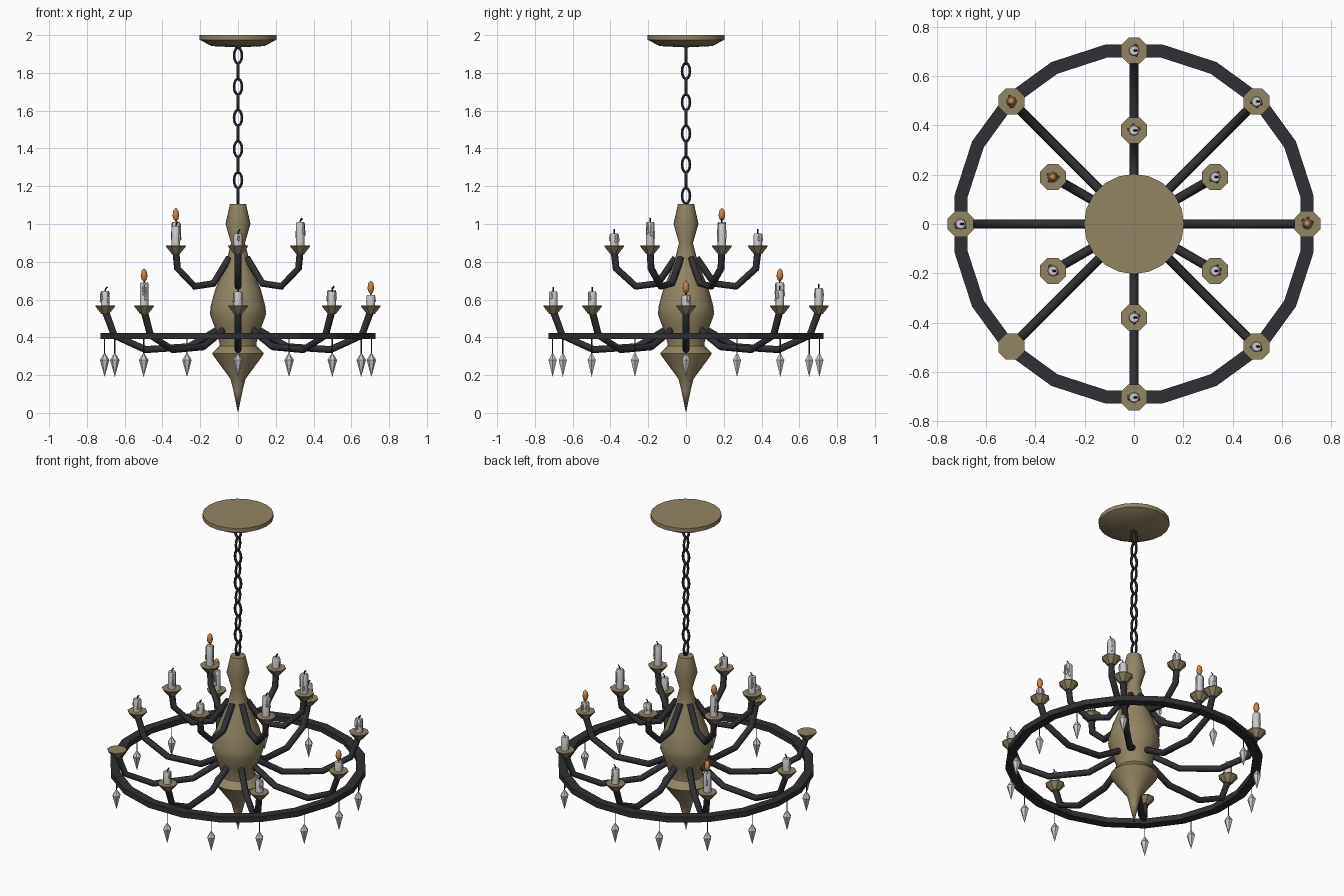
import bpy, bmesh, math, random
from mathutils import Vector, Matrix

if "Cube" in bpy.data.objects:
    bpy.data.objects.remove(bpy.data.objects["Cube"])

random.seed(4)


def material(name, rgb):
    m = bpy.data.materials.new(name)
    m.diffuse_color = (*rgb, 1)
    m.use_nodes = True
    m.node_tree.nodes["Principled BSDF"].inputs["Base Color"].default_value = m.diffuse_color
    return m


BRONZE = material("bronze", (0.29, 0.23, 0.13))
IRON = material("dark_iron", (0.03, 0.03, 0.035))
WICK = material("burnt_wick", (0.02, 0.02, 0.02))
FLAME = material("flame_orange", (0.60, 0.24, 0.07))


def finish(obj, mat, smooth):
    if mat:
        obj.data.materials.append(mat)
    if smooth:
        bpy.ops.object.select_all(action='DESELECT')
        obj.select_set(True)
        bpy.context.view_layer.objects.active = obj
        bpy.ops.object.shade_smooth_by_angle(angle=math.radians(smooth))
    return obj


def lathe(name, profile, sides, mat=None, at=(0, 0, 0), turn=0.0, smooth=0):
    """Revolve (radius, z) points about z; r = 0 becomes a pole, open ends are capped."""
    bm = bmesh.new()
    rings = []
    for r, z in profile:
        n = sides if r > 0 else 1
        rings.append([bm.verts.new((r * math.cos(turn + math.tau * i / sides),
                                    r * math.sin(turn + math.tau * i / sides), z))
                      for i in range(n)])
    for a, b in zip(rings, rings[1:]):
        for i in range(sides):
            j = (i + 1) % sides
            quad = [a[i % len(a)], a[j % len(a)], b[j % len(b)], b[i % len(b)]]
            bm.faces.new(list(dict.fromkeys(quad)))
    for ring in (rings[0], rings[-1]):
        if len(ring) > 1:
            bm.faces.new(ring)
    bmesh.ops.recalc_face_normals(bm, faces=bm.faces)
    me = bpy.data.meshes.new(name)
    bm.to_mesh(me)
    bm.free()
    obj = bpy.data.objects.new(name, me)
    obj.location = at
    bpy.context.collection.objects.link(obj)
    return finish(obj, mat, smooth)


def tube(name, points, radius, mat, cyclic=False, res=2):
    """Round bar along a polyline."""
    cu = bpy.data.curves.new(name, 'CURVE')
    cu.dimensions = '3D'
    cu.bevel_depth = radius
    cu.bevel_resolution = res
    cu.use_fill_caps = True
    sp = cu.splines.new('POLY')
    sp.points.add(len(points) - 1)
    for p, co in zip(sp.points, points):
        p.co = (*co, 1)
    sp.use_cyclic_u = cyclic
    obj = bpy.data.objects.new(name, cu)
    bpy.context.collection.objects.link(obj)
    bpy.ops.object.select_all(action='DESELECT')
    obj.select_set(True)
    bpy.context.view_layer.objects.active = obj
    bpy.ops.object.convert(target='MESH')
    return finish(bpy.context.object, mat, 50)


# Ceiling plate and turned central body
lathe("ceiling_plate", [(0.203, 2.0), (0.203, 1.975), (0.14, 1.942), (0, 1.935)], 20, BRONZE, smooth=30)
lathe("central_body",
      [(0.043, 1.105), (0.066, 1.0), (0.037, 0.9), (0.062, 0.8), (0.122, 0.65), (0.146, 0.56),
       (0.148, 0.52), (0.122, 0.45), (0.098, 0.37), (0.098, 0.355), (0.137, 0.315), (0.132, 0.305),
       (0.04, 0.18), (0.025, 0.12), (0, 0)], 20, BRONZE, smooth=30)

# Chain links, alternately turned
for k in range(10):
    z = 1.892 - 0.0825 * k
    pts = []
    for i in range(12):
        a = math.tau * i / 12
        s, h = 0.021 * math.cos(a), z + 0.042 * math.sin(a)
        pts.append((s, 0, h) if k % 2 == 0 else (0, s, h))
    tube(f"chain_link_{k}", pts, 0.008, IRON, cyclic=True, res=1)

# Hoop: rectangular section with 20 sides
bm = bmesh.new()
rows = []
for i in range(20):
    a = math.tau * (i + 0.5) / 20
    rows.append([bm.verts.new((r * math.cos(a), r * math.sin(a), z))
                 for r, z in ((0.684, 0.39), (0.737, 0.39), (0.737, 0.424), (0.684, 0.424))])
for i in range(20):
    a, b = rows[i], rows[(i + 1) % 20]
    for j in range(4):
        bm.faces.new((a[j], b[j], b[(j + 1) % 4], a[(j + 1) % 4]))
bmesh.ops.recalc_face_normals(bm, faces=bm.faces)
me = bpy.data.meshes.new("outer_hoop")
bm.to_mesh(me)
bm.free()
hoop = bpy.data.objects.new("outer_hoop", me)
bpy.context.collection.objects.link(hoop)
finish(hoop, IRON, 0)


def candle(tag, x, y, base, top, lit):
    lathe(f"candle_{tag}", [(0.023, base), (0.023, top - 0.008), (0.019, top)], 8, at=(x, y, 0), smooth=50)
    # wax runs down the side
    for d in range(3):
        a = random.uniform(0, math.tau)
        low = base + (top - base) * random.uniform(0.15, 0.5)
        lathe(f"wax_drip_{tag}_{d}", [(0, low), (0.007, low + 0.008), (0.004, top - 0.01), (0, top)], 6,
              at=(x + 0.022 * math.cos(a), y + 0.022 * math.sin(a), 0), smooth=50)
    tube(f"wick_{tag}", [(x, y, top - 0.005), (x + 0.002, y, top + 0.012), (x + 0.012, y, top + 0.022)],
         0.004, WICK, res=0)
    if lit:
        lathe(f"flame_{tag}", [(0, top + 0.003), (0.012, top + 0.015), (0.018, top + 0.035),
                               (0.013, top + 0.062), (0, top + 0.076)], 8, FLAME, at=(x, y, 0), smooth=60)


def arm(tier, deg, path, cup_z, top, lit):
    """Bent arm, octagonal drip cup and candle at one angle."""
    tag = f"{tier}_{deg}"
    c, s = math.cos(math.radians(deg)), math.sin(math.radians(deg))
    tube(f"arm_{tag}", [(r * c, r * s, z) for r, z in path], 0.019, IRON)
    x, y = path[-1][0] * c, path[-1][0] * s
    lathe(f"drip_cup_{tag}", [(0.022, cup_z - 0.045), (0.057, cup_z - 0.004), (0.057, cup_z)], 8, BRONZE,
          at=(x, y, 0), turn=math.pi / 8)
    if top:
        candle(tag, x, y, cup_z - 0.002, top, lit)


# Lower tier: eight arms, one cup empty
LOWER = [(0.08, 0.455), (0.26, 0.35), (0.49, 0.335), (0.655, 0.41), (0.703, 0.54)]
tops = {0: 0.625, 45: 0.65, 90: 0.66, 135: 0.69, 180: 0.645, 225: None, 270: 0.643, 315: 0.643}
for deg, top in tops.items():
    arm("lower", deg, LOWER, 0.568, top, deg in (0, 135))

# Upper tier: six arms
UPPER = [(0.055, 0.82), (0.15, 0.685), (0.265, 0.67), (0.37, 0.765), (0.38, 0.855)]
tops = {30: 1.005, 90: 0.95, 150: 1.01, 210: 0.99, 270: 0.95, 330: 1.01}
for deg, top in tops.items():
    arm("upper", deg, UPPER, 0.885, top, deg == 150)

# Crystal drops hung from the hoop, two missing
for k in range(16):
    if k in (3, 11):
        continue
    a = math.tau * k / 16
    x, y = 0.706 * math.cos(a), 0.706 * math.sin(a)
    lathe(f"drop_wire_{k}", [(0.003, 0.31), (0.003, 0.40)], 4, IRON, at=(x, y, 0))
    lathe(f"crystal_drop_{k}", [(0, 0.32), (0.025, 0.28), (0, 0.19)], 6, at=(x, y, 0))
